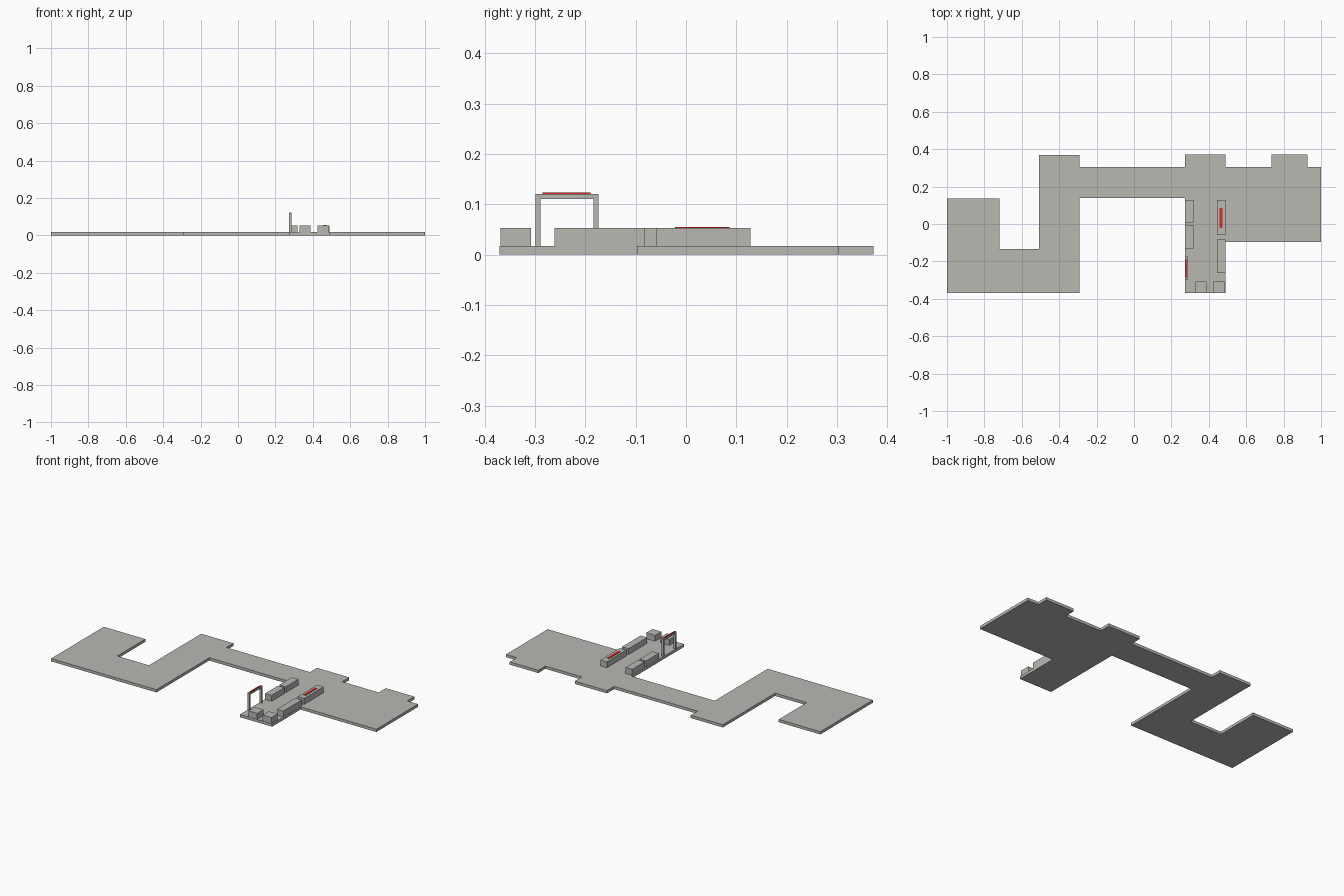
import bpy, bmesh

if "Cube" in bpy.data.objects:
    bpy.data.objects.remove(bpy.data.objects["Cube"])


def material(name, rgb):
    m = bpy.data.materials.new(name)
    m.diffuse_color = (*rgb, 1)
    m.use_nodes = True
    m.node_tree.nodes["Principled BSDF"].inputs["Base Color"].default_value = m.diffuse_color
    return m


GREY = material("warm_grey", (0.48, 0.48, 0.45))
RED = material("sign_red", (0.75, 0.02, 0.02))


def prism(name, outline, height, mat, place):
    """Extrude a closed 2D outline; place maps (u, v, h) to x, y, z."""
    bm = bmesh.new()
    face = bm.faces.new([bm.verts.new(place(u, v, 0)) for u, v in outline])
    ext = bmesh.ops.extrude_face_region(bm, geom=[face])
    d = [a - b for a, b in zip(place(0, 0, height), place(0, 0, 0))]
    top = [g for g in ext["geom"] if isinstance(g, bmesh.types.BMVert)]
    bmesh.ops.translate(bm, verts=top, vec=d)
    bmesh.ops.recalc_face_normals(bm, faces=bm.faces)
    me = bpy.data.meshes.new(name)
    bm.to_mesh(me)
    bm.free()
    me.materials.append(mat)
    ob = bpy.data.objects.new(name, me)
    bpy.context.collection.objects.link(ob)
    return ob


def box(name, x0, x1, y0, y1, z0, z1, mat=GREY):
    return prism(name, [(x0, y0), (x1, y0), (x1, y1), (x0, y1)], z1 - z0, mat,
                 lambda u, v, h: (u, v, z0 + h))


FLOOR = 0.017   # floor slab top
TOP = 0.053     # furniture block top

# Floor plan slab
plan = [(-1, -0.37), (-0.291, -0.37), (-0.291, 0.139), (0.272, 0.139),
        (0.272, -0.37), (0.489, -0.37), (0.489, -0.097), (1, -0.097),
        (1, 0.304), (0.927, 0.304), (0.927, 0.372), (0.735, 0.372),
        (0.735, 0.304), (0.489, 0.304), (0.489, 0.372), (0.272, 0.372),
        (0.272, 0.304), (-0.291, 0.304), (-0.291, 0.37), (-0.507, 0.37),
        (-0.507, -0.133), (-0.72, -0.133), (-0.72, 0.136), (-1, 0.136)]
prism("floor_slab", plan, FLOOR, GREY, lambda u, v, h: (u, v, h))

# Long blocks along both sides of the hall, and two square blocks at the front
for name, x0, x1, y0, y1 in [
        ("left_block_back", 0.273, 0.317, 0.008, 0.128),
        ("left_block_front", 0.273, 0.317, -0.130, -0.006),
        ("right_block_back", 0.444, 0.488, -0.060, 0.128),
        ("right_block_front", 0.444, 0.488, -0.261, -0.082),
        ("front_block_left", 0.328, 0.387, -0.368, -0.308),
        ("front_block_right", 0.424, 0.483, -0.368, -0.308)]:
    box(name, x0, x1, y0, y1, FLOOR, TOP)

# Entrance arch: upside-down U profile in the y-z plane
arch = [(-0.299, FLOOR), (-0.289, FLOOR), (-0.289, 0.111), (-0.184, 0.111),
        (-0.184, FLOOR), (-0.174, FLOOR), (-0.174, 0.121), (-0.299, 0.121)]
prism("entrance_arch", arch, 0.014, GREY, lambda u, v, h: (0.273 + h, u, v))

# Plain red marker strips on the arch and the back right block
box("arch_marker", 0.275, 0.284, -0.285, -0.190, 0.121, 0.1235, RED)
box("block_marker", 0.457, 0.472, -0.022, 0.086, TOP, 0.0555, RED)
